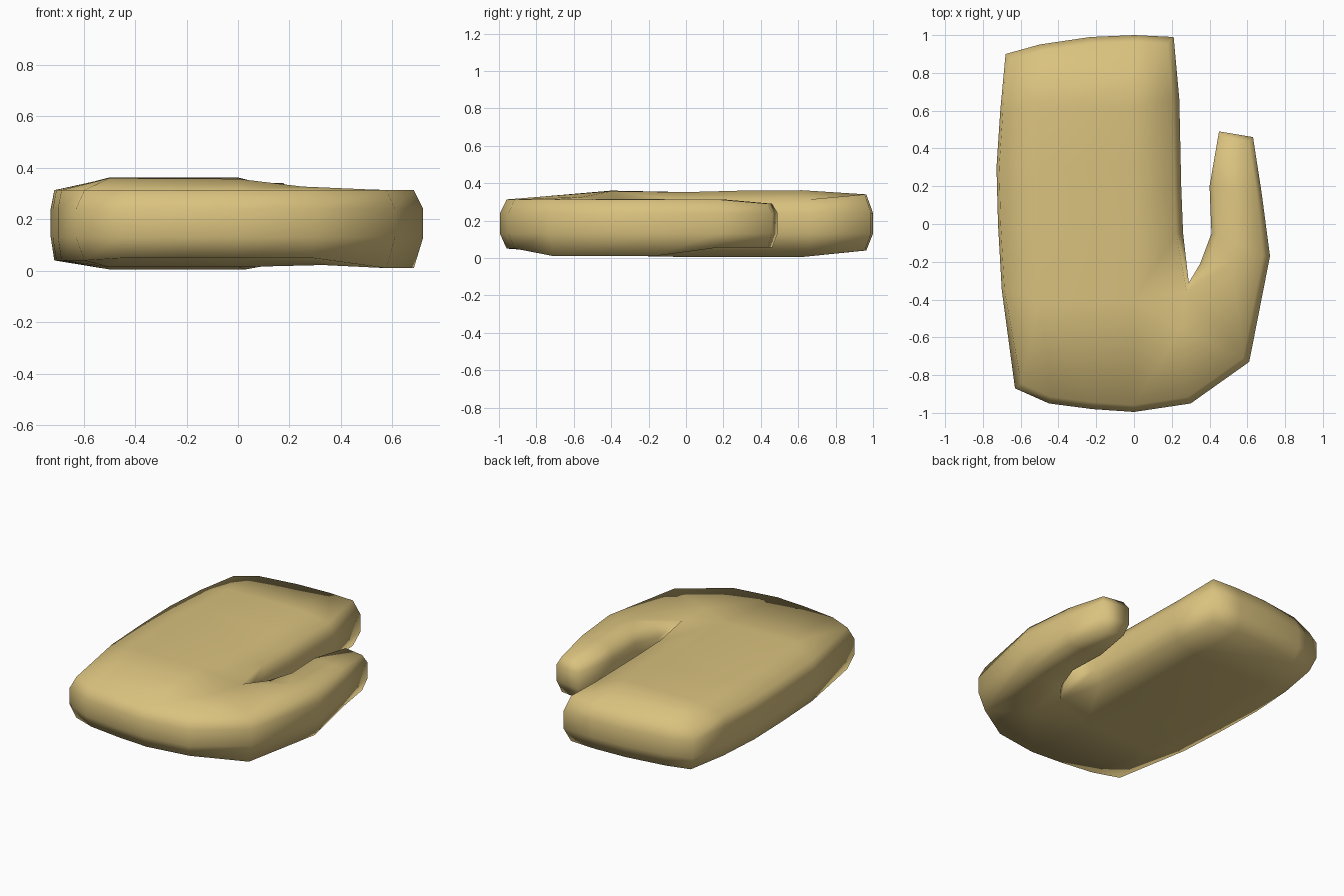
import bpy, bmesh
from mathutils import Vector
from mathutils.geometry import delaunay_2d_cdt

if "Cube" in bpy.data.objects:
    bpy.data.objects.remove(bpy.data.objects["Cube"])

# Silhouette, counter-clockwise from the left end of the cuff
OUTLINE = [Vector(p) for p in [
    (-.63, -.87), (-.45, -.95), (-.22, -.98), (0, -.995), (.30, -.95), (.61, -.73),   # cuff
    (.72, -.17), (.675, .17), (.63, .46), (.45, .49),                                # thumb outside
    (.40, .20), (.41, -.05), (.35, -.21), (.29, -.31),                               # thumb notch
    (.26, -.05), (.25, .20), (.24, .66), (.21, .99),                                 # finger side
    (0, 1.0), (-.23, .99), (-.50, .95), (-.68, .90),                                 # fingertips
    (-.708, .60), (-.728, .30), (-.72, 0), (-.70, -.35)]]                            # outer side

# Crown points that puff up the palm and the back of the hand
TOP_CROWN = [(-.5, -.4, .36), (0, -.4, .357), (-.5, 0, .352), (0, 0, .352), (-.5, .3, .36),
             (0, .3, .36), (-.5, .62, .362), (0, .62, .362), (.25, -.55, .327), (.52, -.2, .315)]
BOTTOM_CROWN = [(-.5, -.45, .014), (0, -.45, .014), (-.5, 0, .005), (.03, 0, .005),
                (-.5, .62, .005), (.03, .62, .005), (.33, -.55, .022), (.53, -.2, .025)]


def inset_point(i):
    """Move an outline point inwards along its averaged normal."""
    n = len(OUTLINE)
    prev, p, nxt = OUTLINE[i - 1], OUTLINE[i], OUTLINE[(i + 1) % n]
    a, b = (p - prev).normalized(), (nxt - p).normalized()
    na, nb = Vector((-a.y, a.x)), Vector((-b.y, b.x))
    m = (na + nb).normalized()
    depth = .014 if p.x < -.6 and abs(p.y) < .7 else .036
    if p.x > .38 and p.y > -.1:
        depth = .026
    return p + m * depth * min(1.4, 1 / max(m.dot(na), .1))


def rim_top(p):
    if p.x > .38 and p.y > .4:
        return .29
    return .34 if p.y > .85 and p.x > -.6 else .313


def rim_bottom(p):
    if p.x > .5 and p.y < -.1:
        return .01
    if p.x > .38 and p.y > -.1:
        return .055
    return .05 if p.y < -.9 else .04


def build_mitten():
    bm = bmesh.new()
    n = len(OUTLINE)
    inner = [inset_point(i) for i in range(n)]

    def ring(points, height):
        return [bm.verts.new((q.x, q.y, height(p))) for q, p in zip(points, OUTLINE)]

    # Rounded side wall
    rings = [ring(inner, rim_bottom), ring(OUTLINE, lambda p: .13),
             ring(OUTLINE, lambda p: .24), ring(inner, rim_top)]
    for lo, hi in zip(rings, rings[1:]):
        for i in range(n):
            j = (i + 1) % n
            bm.faces.new((lo[i], lo[j], hi[j], hi[i]))

    # Puffed upper and lower faces
    edges = [(i, (i + 1) % n) for i in range(n)]
    for rim, crown in ((rings[3], TOP_CROWN), (rings[0], BOTTOM_CROWN)):
        verts = rim + [bm.verts.new(c) for c in crown]
        flat = [v.co.to_2d() for v in verts]
        _, _, tris, source, _, _ = delaunay_2d_cdt(flat, edges, [], 1, 1e-5)
        for t in tris:
            bm.faces.new([verts[source[k][0]] for k in t])

    bmesh.ops.recalc_face_normals(bm, faces=bm.faces)
    for f in bm.faces:
        f.smooth = True
    mesh = bpy.data.meshes.new("mitten")
    bm.to_mesh(mesh)
    bm.free()
    obj = bpy.data.objects.new("mitten", mesh)
    bpy.context.collection.objects.link(obj)
    return obj


sand = bpy.data.materials.new("sand")
sand.diffuse_color = (.70, .54, .21, 1)
sand.use_nodes = True
sand.node_tree.nodes["Principled BSDF"].inputs["Base Color"].default_value = sand.diffuse_color
build_mitten().data.materials.append(sand)
